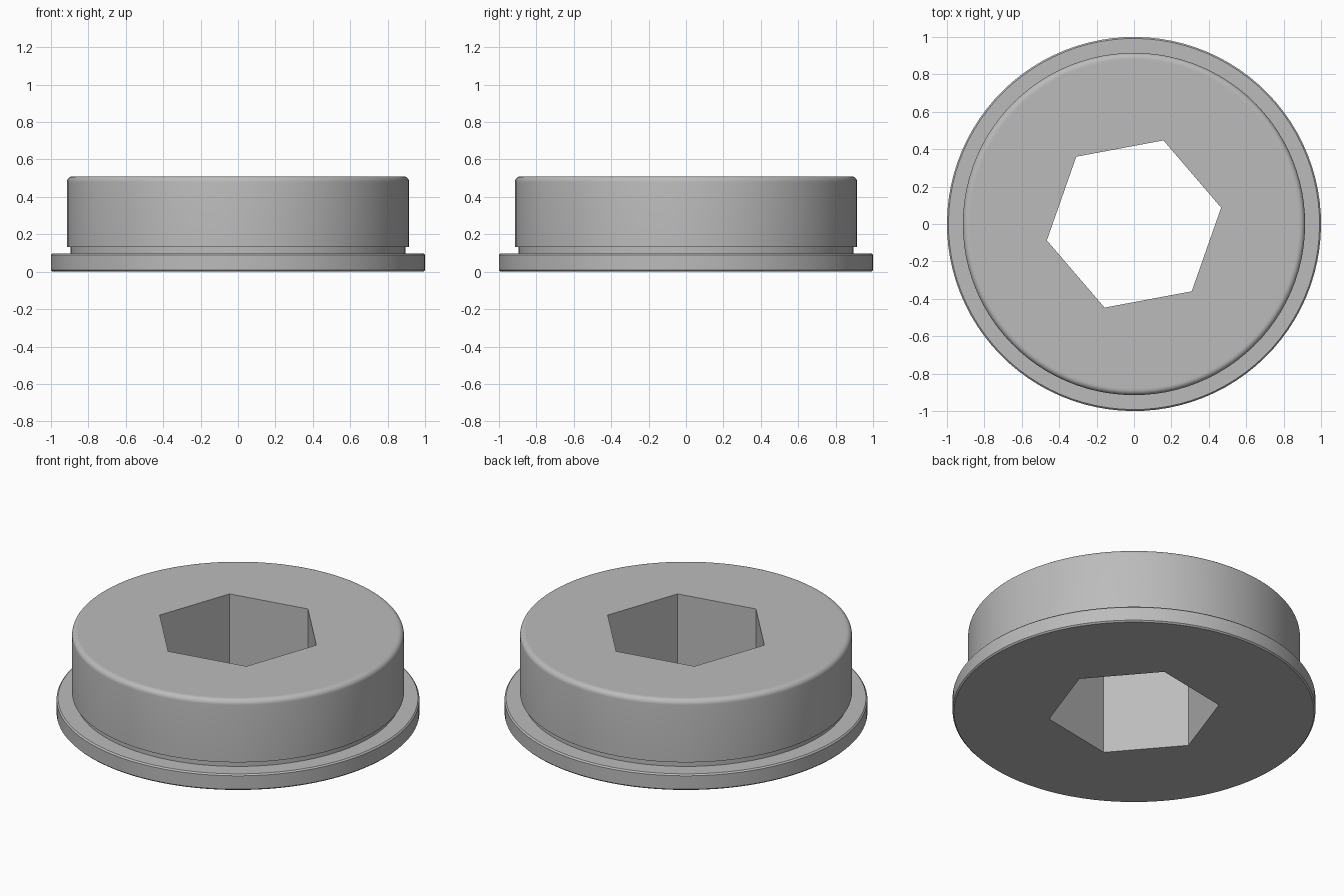
import bpy, bmesh, math

if "Cube" in bpy.data.objects:
    bpy.data.objects.remove(bpy.data.objects["Cube"])

SEGMENTS = 96              # multiple of 6, so hex corners land on segments
START = math.radians(10.6)  # turn of the hex socket
HEX_R = 0.474
TOP = 0.51

metal = bpy.data.materials.new("grey_metal")
metal.diffuse_color = (0.5, 0.5, 0.5, 1)
metal.use_nodes = True
metal.node_tree.nodes["Principled BSDF"].inputs["Base Color"].default_value = metal.diffuse_color

# outer profile (radius, height), from the underside up to the top face
profile = [(0.992, 0), (1.0, 0.008), (1.0, 0.09), (0.992, 0.098),   # flange
           (0.895, 0.098), (0.895, 0.132),                          # groove
           (0.915, 0.132)]                                          # body
FILLET = 0.03
for i in range(7):                                                  # rounded rim
    a = math.pi / 2 * i / 6
    profile.append((0.915 - FILLET + FILLET * math.cos(a),
                    TOP - FILLET + FILLET * math.sin(a)))
profile.append((0.875, TOP))                                        # keeps the top flat


def hex_radius(i):
    """Distance to the hexagon outline at segment i."""
    a = (2 * math.pi * i / SEGMENTS) % (math.pi / 3)
    return HEX_R * math.cos(math.pi / 6) / math.cos(a - math.pi / 6)


bm = bmesh.new()


def ring(radius, z):
    verts = []
    for i in range(SEGMENTS):
        a = START + 2 * math.pi * i / SEGMENTS
        r = radius(i)
        verts.append(bm.verts.new((r * math.cos(a), r * math.sin(a), z)))
    return verts


# hex socket rings close the section into a loop
rings = [ring(lambda i, r=r: r, z) for r, z in profile]
rings += [ring(hex_radius, TOP), ring(hex_radius, 0)]
for k, low in enumerate(rings):
    high = rings[(k + 1) % len(rings)]
    for i in range(SEGMENTS):
        j = (i + 1) % SEGMENTS
        bm.faces.new((low[i], low[j], high[j], high[i]))
bmesh.ops.recalc_face_normals(bm, faces=bm.faces)

mesh = bpy.data.meshes.new("flanged_plug")
bm.to_mesh(mesh)
bm.free()
mesh.materials.append(metal)
plug = bpy.data.objects.new("flanged_plug", mesh)
bpy.context.collection.objects.link(plug)
bpy.context.view_layer.objects.active = plug
plug.select_set(True)
bpy.ops.object.shade_smooth_by_angle(angle=math.radians(30))
